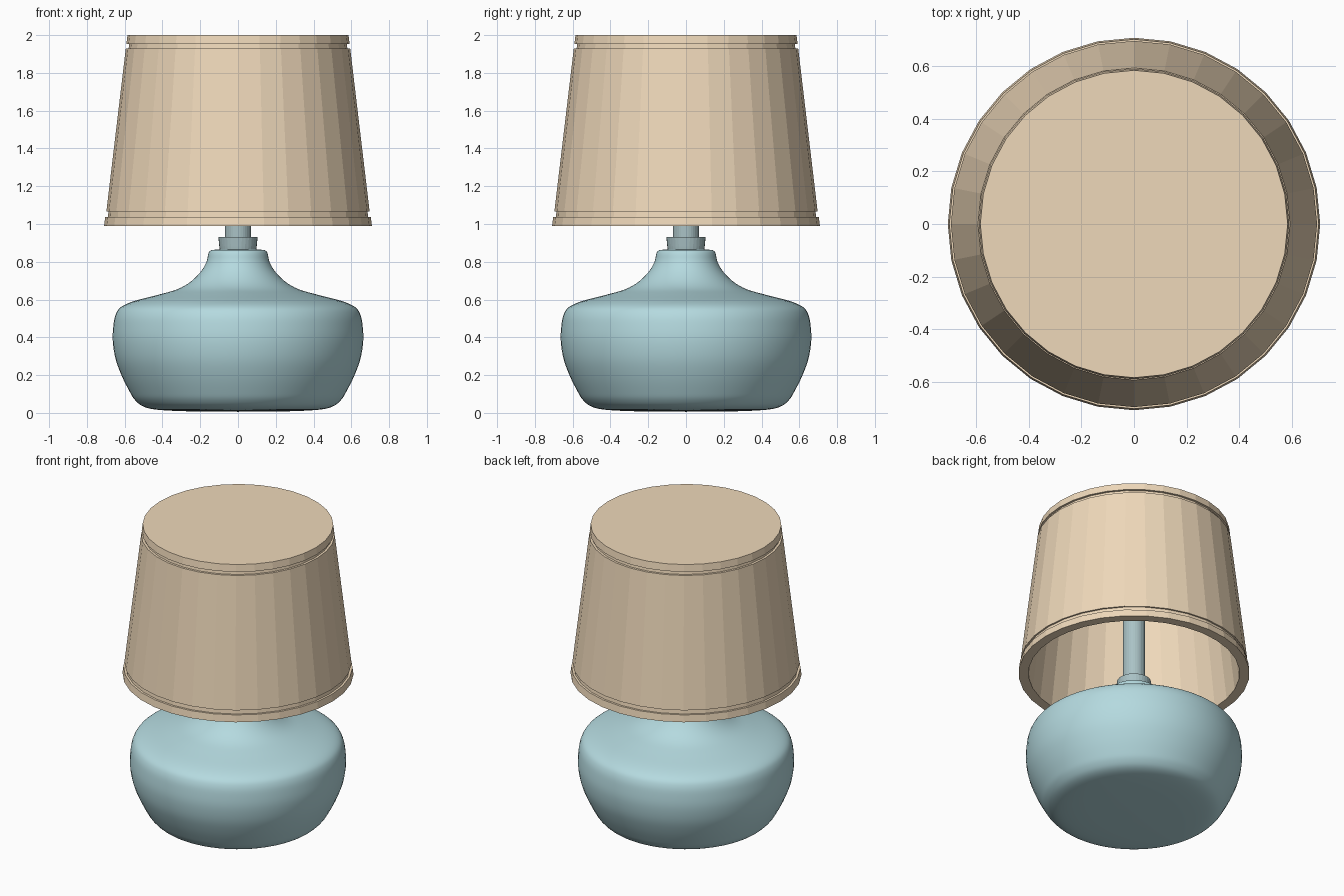
import bpy, bmesh
from math import cos, sin, pi, radians
from mathutils import Vector

if "Cube" in bpy.data.objects:
    bpy.data.objects.remove(bpy.data.objects["Cube"])


def material(name, rgb):
    m = bpy.data.materials.new(name)
    m.diffuse_color = (*rgb, 1)
    m.use_nodes = True
    m.node_tree.nodes["Principled BSDF"].inputs["Base Color"].default_value = m.diffuse_color
    return m


def lathe(name, profile, sides, mat, smooth=False):
    """Revolve (radius, height) points round z; points on the axis become poles."""
    bm = bmesh.new()
    rings = []
    for r, z in profile:
        if r < 1e-5:
            rings.append([bm.verts.new((0, 0, z))])
        else:
            rings.append([bm.verts.new((r * cos(2 * pi * i / sides), r * sin(2 * pi * i / sides), z))
                          for i in range(sides)])
    for a, b in zip(rings, rings[1:]):
        for i in range(sides):
            j = (i + 1) % sides
            if len(a) == 1:
                bm.faces.new((a[0], b[j], b[i]))
            elif len(b) == 1:
                bm.faces.new((a[i], a[j], b[0]))
            else:
                bm.faces.new((a[i], a[j], b[j], b[i]))
    bmesh.ops.recalc_face_normals(bm, faces=bm.faces)
    mesh = bpy.data.meshes.new(name)
    bm.to_mesh(mesh)
    bm.free()
    mesh.materials.append(mat)
    ob = bpy.data.objects.new(name, mesh)
    bpy.context.collection.objects.link(ob)
    if smooth:
        bpy.context.view_layer.objects.active = ob
        ob.select_set(True)
        bpy.ops.object.shade_smooth_by_angle(angle=radians(40))
        ob.select_set(False)
    return ob


def rounded(points, steps=4):
    """Catmull-Rom curve through the profile points."""
    p = [Vector(q) for q in points]
    p = [p[0]] + p + [p[-1]]
    out = []
    for a, b, c, d in zip(p, p[1:], p[2:], p[3:]):
        for k in range(steps):
            t = k / steps
            out.append(0.5 * (2 * b + (c - a) * t + (2 * a - 5 * b + 4 * c - d) * t ** 2
                              + (3 * b - a - 3 * c + d) * t ** 3))
    return [tuple(q) for q in out + [p[-1]]]


glaze = material("blue_glaze", (0.46, 0.70, 0.74))
fitting = material("blue_grey_fitting", (0.40, 0.54, 0.56))
fabric = material("tan_fabric", (0.86, 0.69, 0.49))

# Rounded ceramic body with a narrow neck
body = [(0, 0.006), (0.25, 0.008), (0.42, 0.016), (0.50, 0.033), (0.545, 0.068), (0.575, 0.115),
        (0.615, 0.195), (0.648, 0.285), (0.663, 0.38), (0.66, 0.46), (0.648, 0.52), (0.62, 0.56),
        (0.55, 0.592), (0.42, 0.626), (0.32, 0.655), (0.25, 0.695), (0.195, 0.75), (0.167, 0.80),
        (0.157, 0.842), (0.147, 0.858), (0.12, 0.864), (0, 0.866)]
lathe("lamp_base", rounded(body), 64, glaze, smooth=True)

# Collar and stem
lathe("collar", [(0, 0.86), (0.096, 0.86), (0.099, 0.882), (0.104, 0.93), (0, 0.93)], 32, fitting)
lathe("stem", [(0, 0.90), (0.069, 0.90), (0.069, 1.95), (0, 1.95)], 32, fitting)

# Tapered shade: hollow inside, closed top, recessed groove at each trim band
shade = [(0, 1.955), (0.535, 1.955), (0.648, 0.99), (0.709, 0.99), (0.703, 1.037), (0.689, 1.037),
         (0.686, 1.065), (0.697, 1.065), (0.594, 1.93), (0.579, 1.93), (0.576, 1.953),
         (0.591, 1.953), (0.585, 2.0), (0, 2.0)]
lathe("lampshade", shade, 32, fabric)
